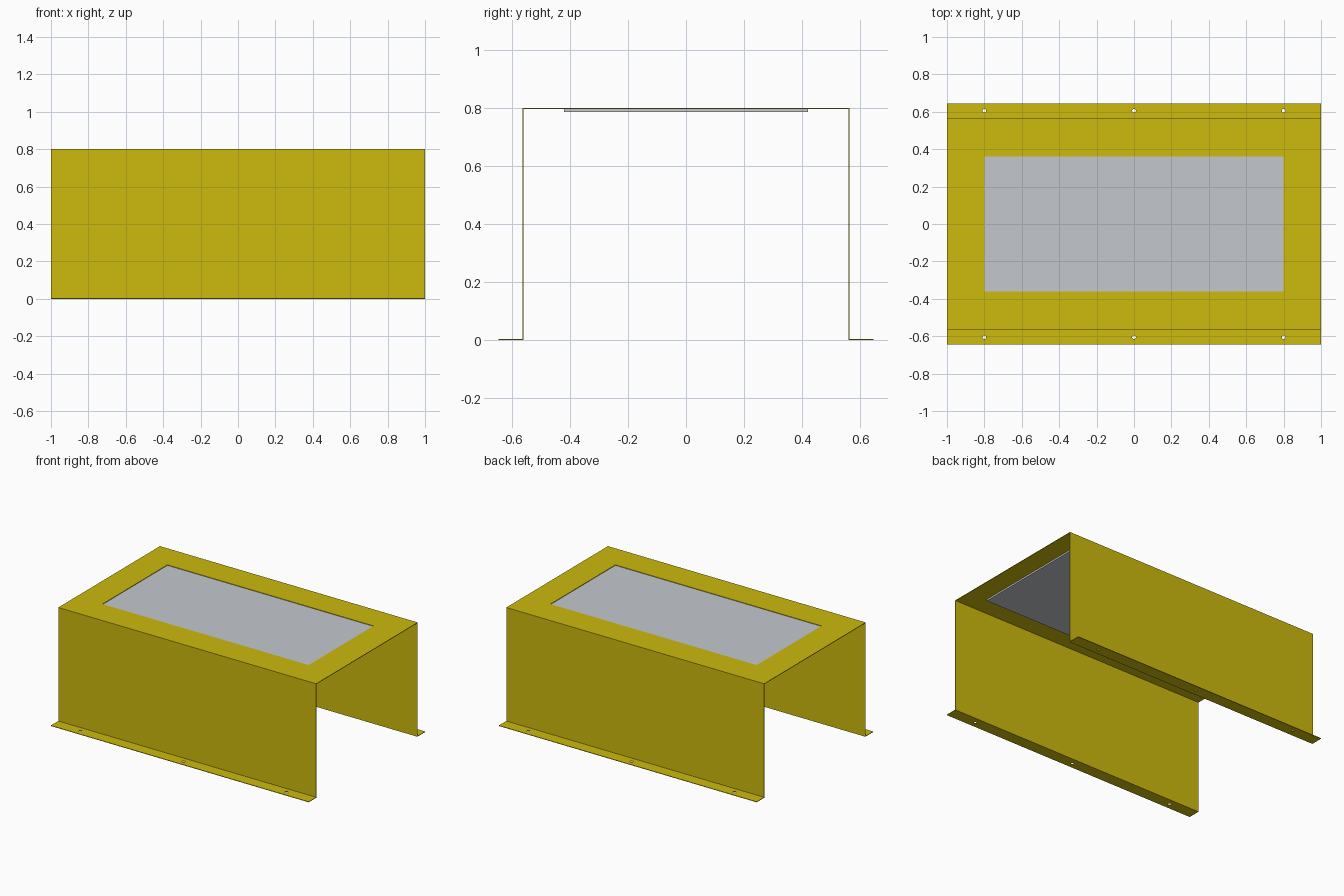
import bpy, bmesh
from mathutils import Matrix

cube = bpy.data.objects.get("Cube")
if cube:
    bpy.data.objects.remove(cube, do_unlink=True)

LENGTH, HEIGHT, SHEET = 2.0, 0.8, 0.004
WALL_Y, FLANGE_Y = 0.563, 0.645
WINDOW = (1.6, 0.72)
PANEL = (1.72, 0.84, 0.011)


def material(name, rgb):
    mat = bpy.data.materials.new(name)
    mat.use_nodes = True
    mat.diffuse_color = (*rgb, 1)
    mat.node_tree.nodes["Principled BSDF"].inputs["Base Color"].default_value = (*rgb, 1)
    return mat


def make_object(name, bm, mat=None):
    bmesh.ops.recalc_face_normals(bm, faces=bm.faces)
    mesh = bpy.data.meshes.new(name)
    bm.to_mesh(mesh)
    bm.free()
    obj = bpy.data.objects.new(name, mesh)
    bpy.context.collection.objects.link(obj)
    if mat:
        mesh.materials.append(mat)
    return obj


def add_box(bm, size, centre):
    bmesh.ops.create_cube(bm, size=1, matrix=Matrix.Translation(centre) @ Matrix.Diagonal((*size, 1)))


yellow = material("yellow painted metal", (0.61, 0.49, 0.004))
grey = material("light grey panel", (0.55, 0.575, 0.61))

# Folded sheet cover: half of the bent profile, mirrored, then extruded along x
outer = [(FLANGE_Y, SHEET), (WALL_Y, SHEET), (WALL_Y, HEIGHT)]
inner = [(WALL_Y - SHEET, HEIGHT - SHEET), (WALL_Y - SHEET, 0), (FLANGE_Y, 0)]
mirrored = lambda pts: [(-y, z) for y, z in reversed(pts)]
profile = outer + mirrored(outer) + mirrored(inner) + inner
bm = bmesh.new()
face = bm.faces.new([bm.verts.new((-LENGTH / 2, y, z)) for y, z in profile])
extruded = bmesh.ops.extrude_face_region(bm, geom=[face])["geom"]
bmesh.ops.translate(bm, vec=(LENGTH, 0, 0),
                    verts=[v for v in extruded if isinstance(v, bmesh.types.BMVert)])
cover = make_object("folded_cover", bm, yellow)

# Cutter for the top window and the flange bolt holes
bm = bmesh.new()
add_box(bm, (*WINDOW, 0.1), (0, 0, HEIGHT))
for x in (-0.8, 0, 0.8):
    for y in (-0.605, 0.605):
        bmesh.ops.create_cone(bm, cap_ends=True, segments=16, radius1=0.01, radius2=0.01,
                              depth=0.1, matrix=Matrix.Translation((x, y, 0)))
cutter = make_object("opening_cutter", bm)
cutter.hide_render = True
cut = cover.modifiers.new("openings", "BOOLEAN")
cut.operation, cut.solver, cut.object = "DIFFERENCE", "EXACT", cutter
bpy.context.view_layer.objects.active = cover
bpy.ops.object.modifier_apply(modifier=cut.name)
bpy.data.objects.remove(cutter, do_unlink=True)

# Window panel fixed under the top sheet
bm = bmesh.new()
add_box(bm, PANEL, (0, 0, HEIGHT - SHEET - PANEL[2] / 2))
make_object("window_panel", bm, grey)
